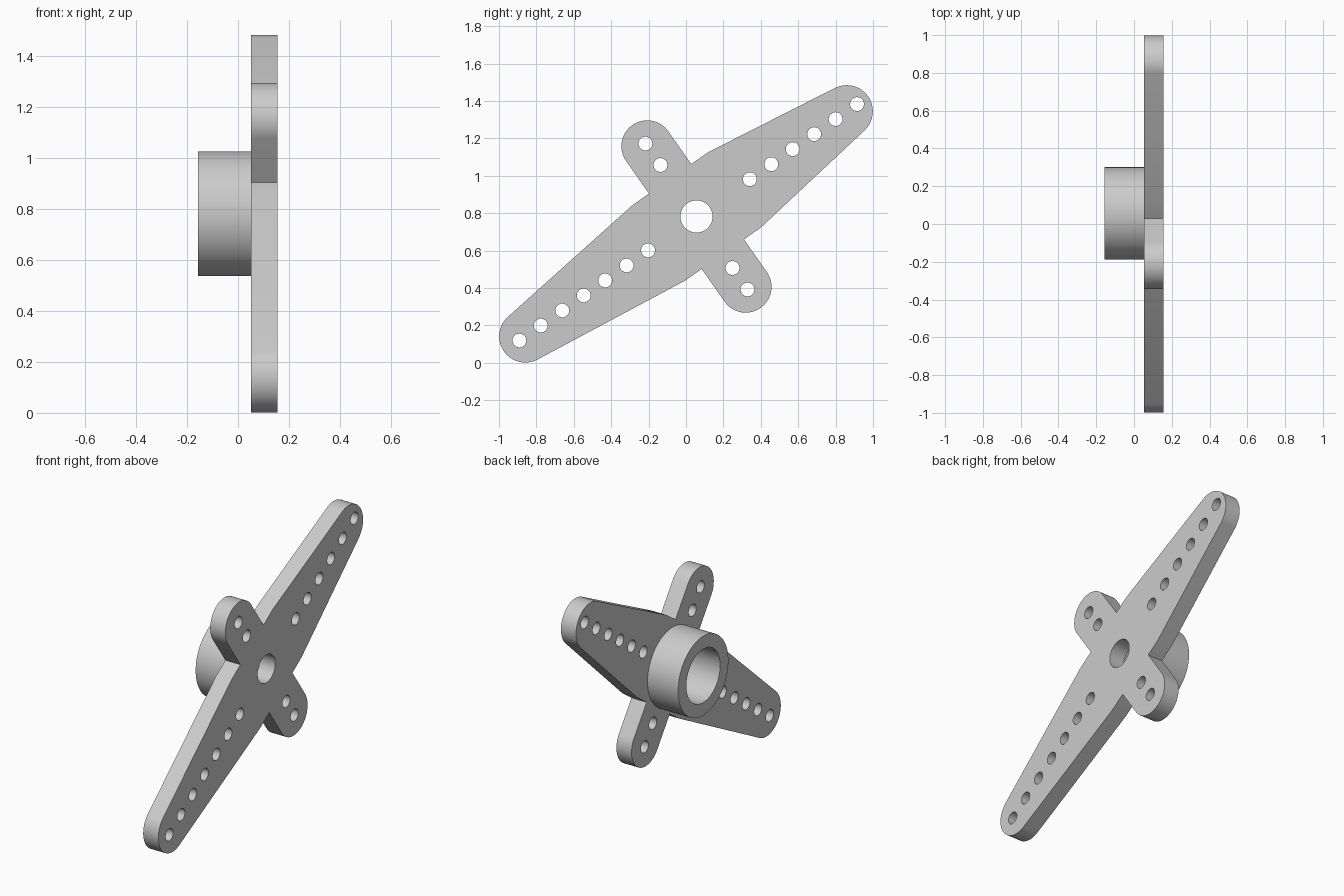
import bpy
import bmesh
from math import sin, cos, pi, radians, acos, atan2, hypot
from mathutils import Matrix

cube = bpy.data.objects.get("Cube")
if cube:
    bpy.data.objects.remove(cube, do_unlink=True)

# Shared grey plastic
grey = bpy.data.materials.new("grey plastic")
grey.use_nodes = True
color = (0.6, 0.6, 0.6, 1)
grey.diffuse_color = color
grey.node_tree.nodes["Principled BSDF"].inputs["Base Color"].default_value = color

TILT = radians(35)
CY, CZ = 0.056, 0.782      # shaft axis


def arc(u, v, r, start, end, n=32):
    return [(u + r * cos(start + (end - start) * i / n),
             v + r * sin(start + (end - start) * i / n)) for i in range(n + 1)]


def circle(u, v, r, n=32):
    return arc(u, v, r, 0, 2 * pi, n)[:-1]


def slab(name, loops, x0, x1):
    """Extrude an outline with holes along x, turned to the arm's angle."""
    curve = bpy.data.curves.new(name, "CURVE")
    curve.dimensions = "2D"
    curve.fill_mode = "BOTH"
    curve.extrude = (x1 - x0) / 2
    for loop in loops:
        spline = curve.splines.new("POLY")
        spline.points.add(len(loop) - 1)
        for point, (u, v) in zip(spline.points, loop):
            point.co = (u, v, 0, 1)
        spline.use_cyclic_u = True
    obj = bpy.data.objects.new(name, curve)
    bpy.context.collection.objects.link(obj)
    bpy.ops.object.select_all(action="DESELECT")
    obj.select_set(True)
    bpy.context.view_layer.objects.active = obj
    bpy.ops.object.convert(target="MESH")
    obj = bpy.context.object
    c, s = cos(TILT), sin(TILT)
    obj.data.transform(Matrix(((0, 0, 1, (x0 + x1) / 2),
                               (c, -s, 0, CY),
                               (s, c, 0, CZ),
                               (0, 0, 0, 1))))
    # Weld the caps to the walls
    bm = bmesh.new()
    bm.from_mesh(obj.data)
    bmesh.ops.remove_doubles(bm, verts=bm.verts, dist=0.0005)
    bmesh.ops.recalc_face_normals(bm, faces=bm.faces)
    bm.to_mesh(obj.data)
    bm.free()
    obj.data.materials.clear()
    obj.data.materials.append(grey)
    bpy.ops.object.shade_smooth_by_angle(angle=radians(30))
    return obj


# Cross outline: square middle, two tapered long arms, two short round arms
HALF, TIP, SHORT = 0.246, 0.14, 0.138
LONG_A, LONG_B, SHORT_LEN = 0.98, 1.117, 0.459


def half_outline(length):
    """Long arm along +u, then the short arm along +v."""
    du, dv = HALF - length, HALF
    t = atan2(dv, du) - acos(TIP / hypot(du, dv))
    return (arc(length, 0, TIP, -t, t) + [(HALF, HALF), (SHORT, HALF)]
            + arc(0, SHORT_LEN, SHORT, 0, pi) + [(-SHORT, HALF), (-HALF, HALF)])


outline = half_outline(LONG_A) + [(-u, -v) for u, v in half_outline(LONG_B)]

# Drilled holes along the arms and the central screw hole
HOLE = 0.037
holes = [circle(0, 0, 0.086, 48)]
holes += [circle(0.348 + 0.14 * i, 0, HOLE) for i in range(6)]
holes += [circle(-0.316 - 0.14 * i, 0, HOLE) for i in range(7)]
holes += [circle(0, side * d, HOLE) for side in (-1, 1) for d in (0.336, 0.476)]
slab("cross_arm_plate", [outline] + holes, 0.052, 0.155)

# Tubular hub behind the plate
slab("shaft_hub", [circle(0, 0, 0.245, 96), circle(0, 0, 0.165, 96)], -0.157, 0.052)
